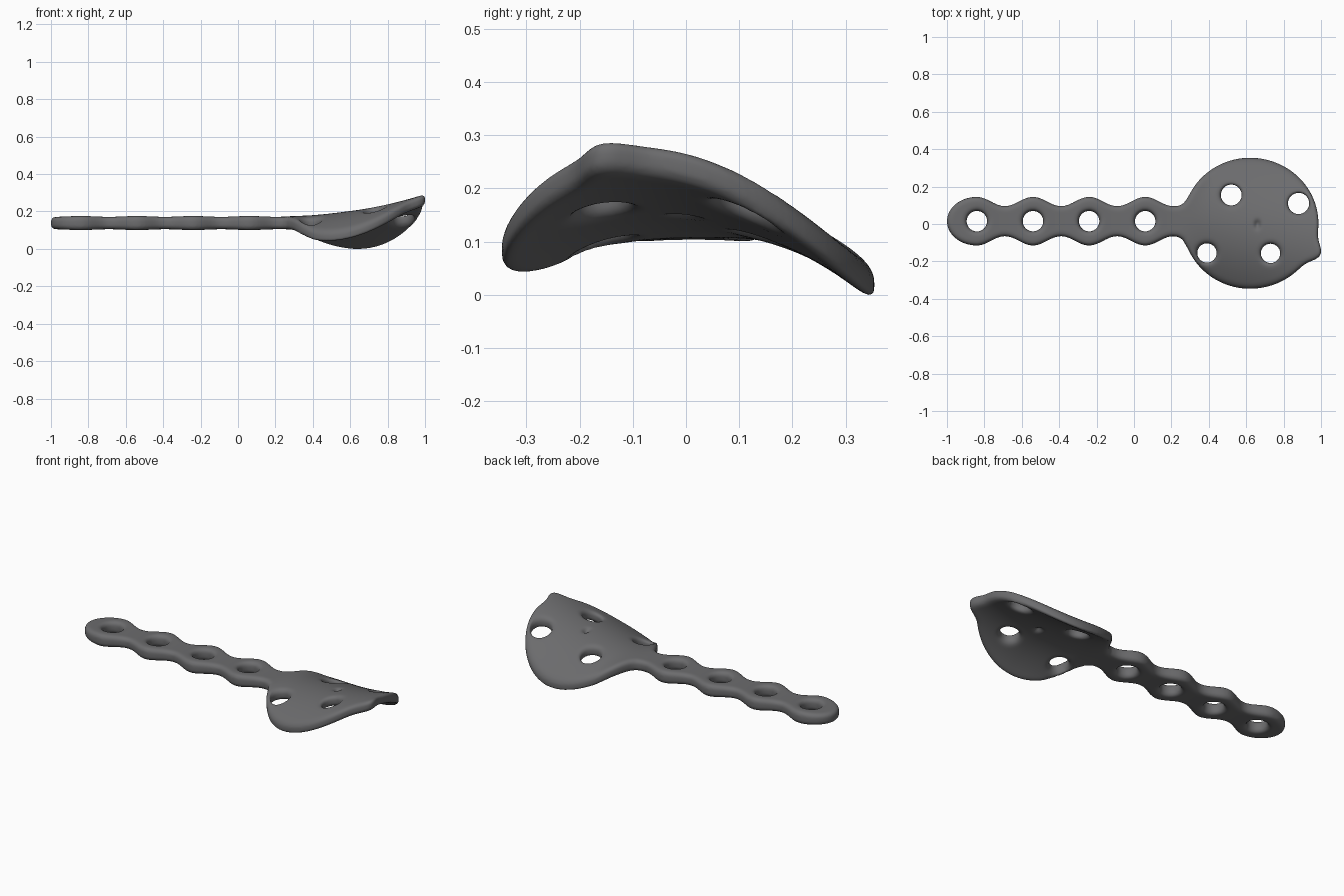
import bpy, bmesh, math

if "Cube" in bpy.data.objects:
    bpy.data.objects.remove(bpy.data.objects["Cube"])

STRIP_Y = 0.015
STRIP_HOLES = [-0.84, -0.54, -0.24, 0.06]
HEAD_HOLES = [(0.52, 0.155, 0.056), (0.88, 0.11, 0.057),
              (0.39, -0.155, 0.052), (0.73, -0.157, 0.052)]
BEVEL, HALF = 0.026, 0.0375


def wave(x):
    return math.cos(2 * math.pi * (x + 0.84) / 0.3)


def half_width(x):
    return 0.105 + 0.025 * wave(x)


def smooth(a, b, x):
    t = min(max((x - a) / (b - a), 0), 1)
    return t * t * (3 - 2 * t)


def outline():
    pts = []
    # rounded free end of the strip
    for i in range(24):
        a = math.radians(270 - 180 * i / 24)
        pts.append((-0.84 + 0.16 * math.cos(a), STRIP_Y + 0.13 * math.sin(a)))
    # scalloped upper edge and neck
    xs = [-0.84 + 1.05 * i / 70 for i in range(71)]
    pts += [(x, STRIP_Y + half_width(x)) for x in xs]
    pts += [(0.235, 0.096), (0.258, 0.105), (0.277, 0.125)]
    # round head with a small corner lobe
    for deg in range(153, -154, -3):
        a = math.radians(deg)
        lobe = 0.05 * math.exp(-((deg + 25) / 9) ** 2)
        rx = 0.366 if abs(deg) < 90 else 0.36
        pts.append((0.62 + (rx + lobe) * math.cos(a), 0.004 + (0.35 + lobe) * math.sin(a)))
    # lower neck and scalloped edge
    pts += [(0.28, -0.118), (0.26, -0.084), (0.235, -0.068)]
    pts += [(x, STRIP_Y - half_width(x)) for x in reversed(xs[1:])]
    return pts


def circle(cx, cy, r, n=40):
    return [(cx + r * math.cos(2 * math.pi * i / n), cy + r * math.sin(2 * math.pi * i / n))
            for i in range(n)]


# flat profile with holes, extruded with rounded rims
curve = bpy.data.curves.new("plate_profile", "CURVE")
curve.dimensions = "2D"
curve.fill_mode = "BOTH"
curve.extrude = HALF - BEVEL
curve.bevel_depth = BEVEL
curve.bevel_resolution = 4
curve.offset = -BEVEL
loops = [outline()]
loops += [circle(x, STRIP_Y, 0.055) for x in STRIP_HOLES]
loops += [circle(*h) for h in HEAD_HOLES]
for loop in loops:
    s = curve.splines.new("POLY")
    s.points.add(len(loop) - 1)
    for p, (x, y) in zip(s.points, loop):
        p.co = (x, y, 0, 1)
    s.use_cyclic_u = True
profile = bpy.data.objects.new("plate_profile", curve)
bpy.context.collection.objects.link(profile)


def evaluated_mesh(obj):
    dg = bpy.context.evaluated_depsgraph_get()
    return bpy.data.meshes.new_from_object(obj.evaluated_get(dg))


mesh = evaluated_mesh(profile)
bpy.data.objects.remove(profile)
bm = bmesh.new()
bm.from_mesh(mesh)
bmesh.ops.remove_doubles(bm, verts=bm.verts, dist=0.0002)
bmesh.ops.recalc_face_normals(bm, faces=bm.faces)
bm.to_mesh(mesh)
bm.free()

# even mesh density so the plate can be bent
plate = bpy.data.objects.new("bone_plate", mesh)
bpy.context.collection.objects.link(plate)
mod = plate.modifiers.new("remesh", "REMESH")
mod.mode = "VOXEL"
mod.voxel_size = 0.008
sm = plate.modifiers.new("soften", "SMOOTH")
sm.factor = 0.5
sm.iterations = 2
dense = evaluated_mesh(plate)
plate.modifiers.clear()
plate.data = dense


# flat strip, arched and twisted head, small pit near the head centre
def bend(x, y, z):
    t = smooth(0.2, 0.42, x)
    strip = 0.157 + z * (0.94 + 0.06 * wave(x))
    ridge = 0.195 + 0.09 * max(x - 0.3, 0) ** 2 / 0.49
    ridge -= 0.03 * (1 - smooth(0.2, 0.3, x)) * 0
    tilt = -0.086 - 0.48 * (x - 0.62)
    top = ridge + 0.008 * smooth(0.3, 0.6, x) + tilt * y - 0.98 * y * y
    pit = 1 - 0.65 * math.exp(-((x - 0.66) / 0.015) ** 2 - ((y + 0.002) / 0.022) ** 2)
    head = top - 0.031 + z * 0.83 * pit
    return strip * (1 - t) + head * t


for v in dense.vertices:
    x, y, z = v.co
    v.co.z = bend(x, y, z)
low = min(v.co.z for v in dense.vertices)
for v in dense.vertices:
    v.co.z -= low
for p in dense.polygons:
    p.use_smooth = True

# dark grey metal
metal = bpy.data.materials.new("dark_grey_metal")
metal.diffuse_color = (0.15, 0.15, 0.155, 1)
metal.use_nodes = True
metal.node_tree.nodes["Principled BSDF"].inputs["Base Color"].default_value = metal.diffuse_color
dense.materials.clear()
dense.materials.append(metal)
for p in dense.polygons:
    p.material_index = 0
